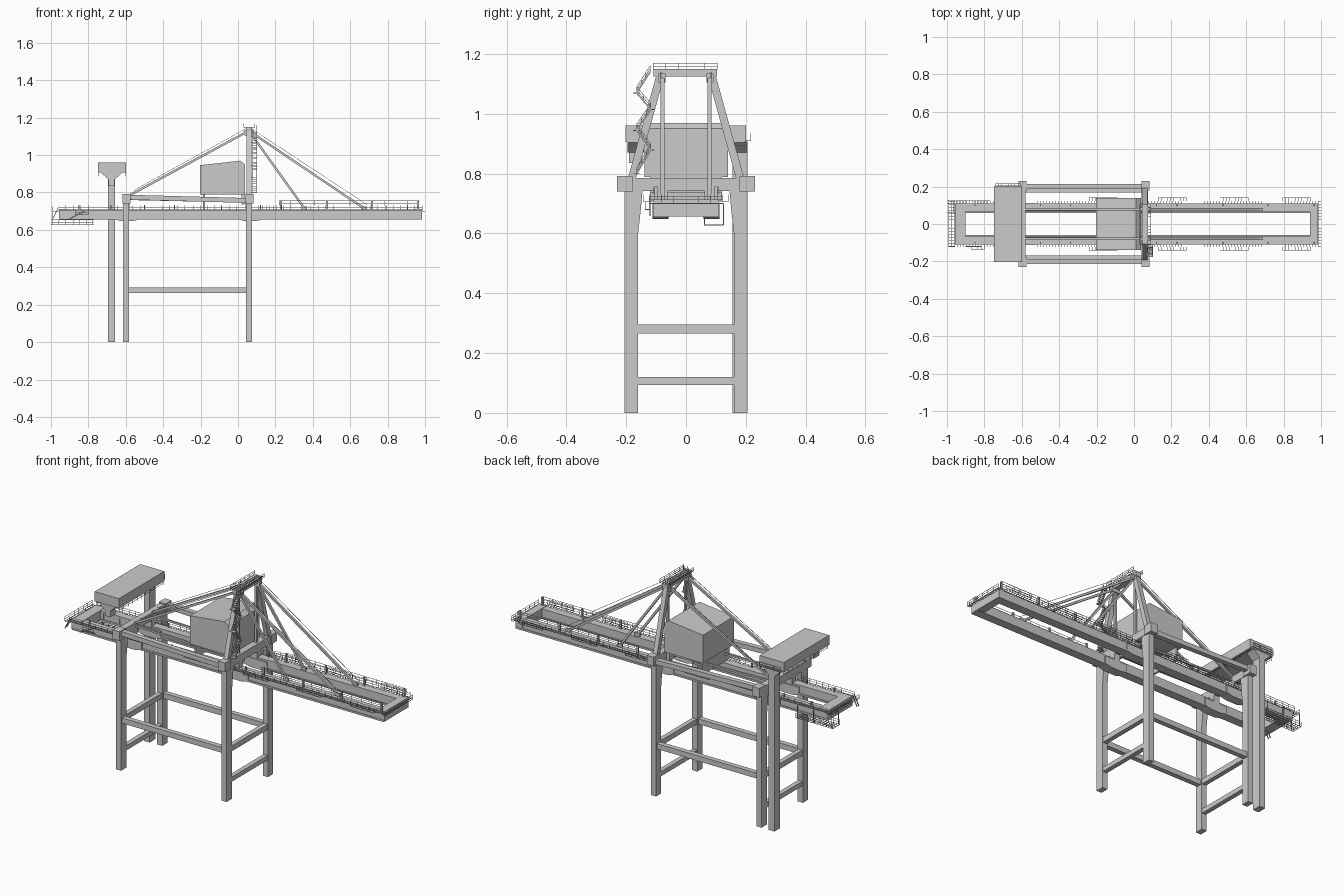
import bpy, bmesh
from mathutils import Vector, Matrix


def finish(name, bm):
    bmesh.ops.recalc_face_normals(bm, faces=bm.faces)
    me = bpy.data.meshes.new(name)
    bm.to_mesh(me)
    bm.free()
    ob = bpy.data.objects.new(name, me)
    bpy.context.collection.objects.link(ob)
    return ob


def add_beam(bm, a, b, w, h):
    """Bar from a to b: w is the horizontal width, h the other one."""
    a, b = Vector(a), Vector(b)
    d = (b - a).normalized()
    side = Vector((0, 0, 1)).cross(d)
    side = Vector((0, 1, 0)) if side.length < 1e-4 else side.normalized()
    up = d.cross(side)
    m = Matrix((d * (b - a).length, side * w, up * h)).transposed().to_4x4()
    bmesh.ops.create_cube(bm, size=1, matrix=Matrix.Translation((a + b) / 2) @ m)


def add_box(bm, x0, x1, y0, y1, z0, z1):
    m = Matrix.Translation(((x0 + x1) / 2, (y0 + y1) / 2, (z0 + z1) / 2))
    bmesh.ops.create_cube(bm, size=1, matrix=m @ Matrix.Diagonal((x1 - x0, y1 - y0, z1 - z0, 1)))


def add_prism(bm, pts, axis, lo, hi):
    """Extrude an outline: (y, z) points along x, or (x, z) points along y."""
    to3 = (lambda p: (lo, *p)) if axis == 'x' else (lambda p: (p[0], lo, p[1]))
    f = bm.faces.new([bm.verts.new(to3(p)) for p in pts])
    g = bmesh.ops.extrude_face_region(bm, geom=[f])['geom']
    v = Vector((hi - lo, 0, 0)) if axis == 'x' else Vector((0, hi - lo, 0))
    bmesh.ops.translate(bm, vec=v, verts=[e for e in g if isinstance(e, bmesh.types.BMVert)])


def add_rail(bm, a, b, h=0.024, step=0.04, r=0.0016):
    """Handrail with posts, mid rail and top rail."""
    a, b = Vector(a), Vector(b)
    n = max(1, round((b - a).length / step))
    for k in (0.5, 1):
        o = Vector((0, 0, h * k))
        add_beam(bm, a + o, b + o, r, r)
    for i in range(n + 1):
        p = a.lerp(b, i / n)
        add_beam(bm, p, p + Vector((0, 0, h)), r, r)


def add_grating(bm, x0, x1, y0, y1, z, step=0.016, r=0.002):
    """Open walkway floor made of crossing bars."""
    nx, ny = max(1, round((x1 - x0) / step)), max(1, round((y1 - y0) / step))
    for i in range(nx + 1):
        x = x0 + (x1 - x0) * i / nx
        add_beam(bm, (x, y0, z), (x, y1, z), r, r)
    for i in range(ny + 1):
        y = y0 + (y1 - y0) * i / ny
        add_beam(bm, (x0, y, z), (x1, y, z), r, r)


BACK, FRONT = -0.598, 0.058   # x of the two leg frames

# Portal legs with haunched tops
for label, x in (("rear", BACK), ("front", FRONT)):
    for side, s in (("left", -1), ("right", 1)):
        bm = bmesh.new()
        pts = [(0.206, 0), (0.206, 0.75), (0.145, 0.75), (0.151, 0.68), (0.16, 0.6), (0.16, 0)]
        add_prism(bm, [(s * y, z) for y, z in pts], 'x', x - 0.016, x + 0.016)
        finish(f"{label}_leg_{side}", bm)

# Tie beams between the legs
bm = bmesh.new()
for x in (BACK, FRONT):
    add_box(bm, x - 0.013, x + 0.013, -0.162, 0.162, 0.265, 0.295)
    add_box(bm, x - 0.013, x + 0.013, -0.162, 0.162, 0.094, 0.12)
for s in (-1, 1):
    add_box(bm, BACK + 0.016, FRONT - 0.016, s * 0.183 - 0.014, s * 0.183 + 0.014, 0.263, 0.293)
finish("tie_beams", bm)

# Upper portal frame
bm = bmesh.new()
for x in (BACK, FRONT):
    add_box(bm, x - 0.018, x + 0.018, -0.215, 0.215, 0.742, 0.785)
    for s in (-1, 1):
        add_box(bm, x - 0.019, x + 0.024, s * 0.205 - 0.026, s * 0.205 + 0.026, 0.74, 0.792)
        add_box(bm, x - 0.018, x + 0.018, s * 0.08 - 0.018, s * 0.08 + 0.018, 0.70, 0.745)
for s in (-1, 1):
    add_beam(bm, (BACK, s * 0.2, 0.775), (FRONT, s * 0.2, 0.757), 0.028, 0.026)
    add_beam(bm, (BACK, s * 0.075, 0.765), (FRONT, s * 0.075, 0.75), 0.010, 0.010)
finish("upper_frame", bm)

# Boom: twin girders with end members, bottom flanges and thick hinge sections
bm = bmesh.new()
for s in (-1, 1):
    y0, y1 = sorted((s * 0.064, s * 0.106))
    add_box(bm, -0.955, 0.983, y0, y1, 0.664, 0.71)
    add_box(bm, -0.955, 0.983, y0 - 0.004, y1 + 0.004, 0.655, 0.665)
    outline = [(0.0, 0.657), (0.03, 0.648), (0.10, 0.648), (0.14, 0.657), (0.14, 0.70), (0.0, 0.70)]
    add_prism(bm, outline, 'y', y0 - 0.006, y1 + 0.006)
    add_prism(bm, [(x - 0.66, z) for x, z in outline], 'y', y0 - 0.006, y1 + 0.006)
add_box(bm, 0.94, 0.985, -0.108, 0.108, 0.657, 0.712)
add_box(bm, -0.958, -0.9, -0.108, 0.108, 0.657, 0.712)
finish("boom", bm)

# Stay brackets and lamp posts along the boom
bm = bmesh.new()
for s in (-1, 1):
    for x in (0.23, 0.475, 0.715, 0.962):
        add_box(bm, x - 0.005, x + 0.005, s * 0.1 - 0.005, s * 0.1 + 0.005, 0.70, 0.757)
    for x in (-0.85, -0.68, -0.5, -0.34, -0.18, 0.12):
        add_box(bm, x - 0.003, x + 0.003, s * 0.1 - 0.003, s * 0.1 + 0.003, 0.70, 0.733)
    for x in (0.355, 0.675):
        add_box(bm, x - 0.015, x + 0.015, s * 0.078 - 0.006, s * 0.078 + 0.006, 0.70, 0.725)
finish("boom_posts", bm)

# Boom walkways and bay platforms
bm = bmesh.new()
for s in (-1, 1):
    y0, y1 = sorted((s * 0.108, s * 0.123))
    add_grating(bm, -0.96, 0.985, y0, y1, 0.706)
    add_rail(bm, (-0.96, s * 0.123, 0.706), (0.985, s * 0.123, 0.706))
    for x in (-0.24, 0.13, 0.46, 0.795):
        y0, y1 = sorted((s * 0.123, s * 0.141))
        add_grating(bm, x, x + 0.15, y0, y1, 0.706)
        add_rail(bm, (x, s * 0.141, 0.706), (x + 0.15, s * 0.141, 0.706))
    add_rail(bm, (0.22, s * 0.108, 0.73), (0.97, s * 0.108, 0.73), 0.026, 0.06)
for x0, x1, edge in ((0.985, 1.0, 1.0), (-0.99, -0.958, -0.99)):
    add_grating(bm, x0, x1, -0.122, 0.122, 0.70)
    add_rail(bm, (edge, -0.122, 0.70), (edge, 0.122, 0.70))
add_grating(bm, -0.87, -0.8, -0.136, -0.123, 0.68)
add_rail(bm, (-0.87, -0.136, 0.68), (-0.8, -0.136, 0.68))
finish("boom_walkways", bm)

# Hanging service platform under the rear end
bm = bmesh.new()
add_grating(bm, -1.0, -0.77, 0.062, 0.125, 0.628)
for y in (0.062, 0.125):
    add_rail(bm, (-1.0, y, 0.628), (-0.77, y, 0.628), 0.026)
    for x in (-0.99, -0.88, -0.78):
        add_beam(bm, (x, y, 0.628), (x, y, 0.70), 0.003, 0.003)
for y in (-0.12, -0.105):
    add_beam(bm, (-0.99, y, 0.66), (-0.96, y, 0.72), 0.004, 0.004)
    add_beam(bm, (-0.9, y, 0.66), (-0.82, y, 0.70), 0.004, 0.004)
finish("service_platform", bm)

# Machinery house and its supports
bm = bmesh.new()
add_prism(bm, [(-0.203, 0.788), (0.037, 0.788), (0.037, 0.95), (0.012, 0.97), (-0.203, 0.946)],
          'y', -0.138, 0.14)
finish("machinery_house", bm)
bm = bmesh.new()
add_box(bm, -0.186, -0.176, -0.12, 0.12, 0.71, 0.79)
add_box(bm, 0.02, 0.036, -0.12, 0.12, 0.735, 0.79)
finish("house_supports", bm)

# A-frame mast
bm = bmesh.new()
for s in (-1, 1):
    add_beam(bm, (FRONT, s * 0.182, 0.78), (FRONT, s * 0.084, 1.135), 0.026, 0.026)
    add_beam(bm, (FRONT, s * 0.078, 0.78), (FRONT, s * 0.078, 1.13), 0.012, 0.012)
    add_box(bm, 0.035, 0.085, s * 0.08 - 0.012, s * 0.08 + 0.012, 1.105, 1.135)
add_box(bm, 0.042, 0.075, -0.108, 0.104, 1.124, 1.148)
finish("mast_frame", bm)

# Stays with their thin safety ropes
bm = bmesh.new()
for s in (-1, 1):
    y = s * 0.078
    for x, z, w in ((-0.585, 0.782, 0.012), (0.355, 0.715, 0.012), (0.675, 0.715, 0.012)):
        add_beam(bm, (FRONT, y, 1.13), (x, y, z), w, w)
    for x, z in ((-0.56, 0.81), (0.69, 0.735)):
        add_beam(bm, (FRONT, y + s * 0.006, 1.15), (x, y + s * 0.006, z), 0.002, 0.002)
finish("stays", bm)

# Mast top platform and zigzag stairs
bm = bmesh.new()
add_grating(bm, 0.03, 0.09, -0.11, 0.104, 1.149)
for x in (0.03, 0.09):
    add_rail(bm, (x, -0.11, 1.149), (x, 0.104, 1.149), 0.02)
path = [(-0.12, 1.14), (-0.165, 1.07), (-0.118, 1.015), (-0.165, 0.945), (-0.118, 0.88), (-0.165, 0.80)]
for (ya, za), (yb, zb) in zip(path, path[1:]):
    for x in (0.078, 0.1):
        add_beam(bm, (x, ya, za), (x, yb, zb), 0.003, 0.005)
        add_rail(bm, (x, ya, za), (x, yb, zb), 0.02, 0.03)
    for i in range(1, 8):
        t = i / 8
        y, z = ya + (yb - ya) * t, za + (zb - za) * t
        add_box(bm, 0.078, 0.1, y - 0.003, y + 0.003, z - 0.001, z + 0.001)
    add_box(bm, 0.07, 0.102, yb - 0.012, yb + 0.012, zb - 0.002, zb + 0.001)
finish("mast_stairs", bm)

# Rear tower: single full-height column, brackets and top cabin
bm = bmesh.new()
add_box(bm, -0.694, -0.658, 0.155, 0.206, 0, 0.88)
add_box(bm, -0.692, -0.66, -0.19, -0.145, 0.835, 0.88)
for y0, y1 in ((0.15, 0.206), (-0.195, -0.14)):
    add_prism(bm, [(-0.694, 0.87), (-0.658, 0.87), (-0.618, 0.907), (-0.734, 0.907)], 'y', y0, y1)
finish("rear_tower", bm)
bm = bmesh.new()
add_box(bm, -0.748, -0.598, -0.203, 0.2, 0.906, 0.961)
finish("tower_cabin", bm)
bm = bmesh.new()
add_grating(bm, -0.74, -0.606, 0.2, 0.216, 0.91)
add_rail(bm, (-0.74, 0.216, 0.91), (-0.606, 0.216, 0.91))
add_rail(bm, (-0.745, -0.195, 0.885), (-0.745, 0.195, 0.885), 0.02)
add_rail(bm, (-0.6, -0.195, 0.885), (-0.6, 0.195, 0.885), 0.02)
finish("tower_walkway", bm)
